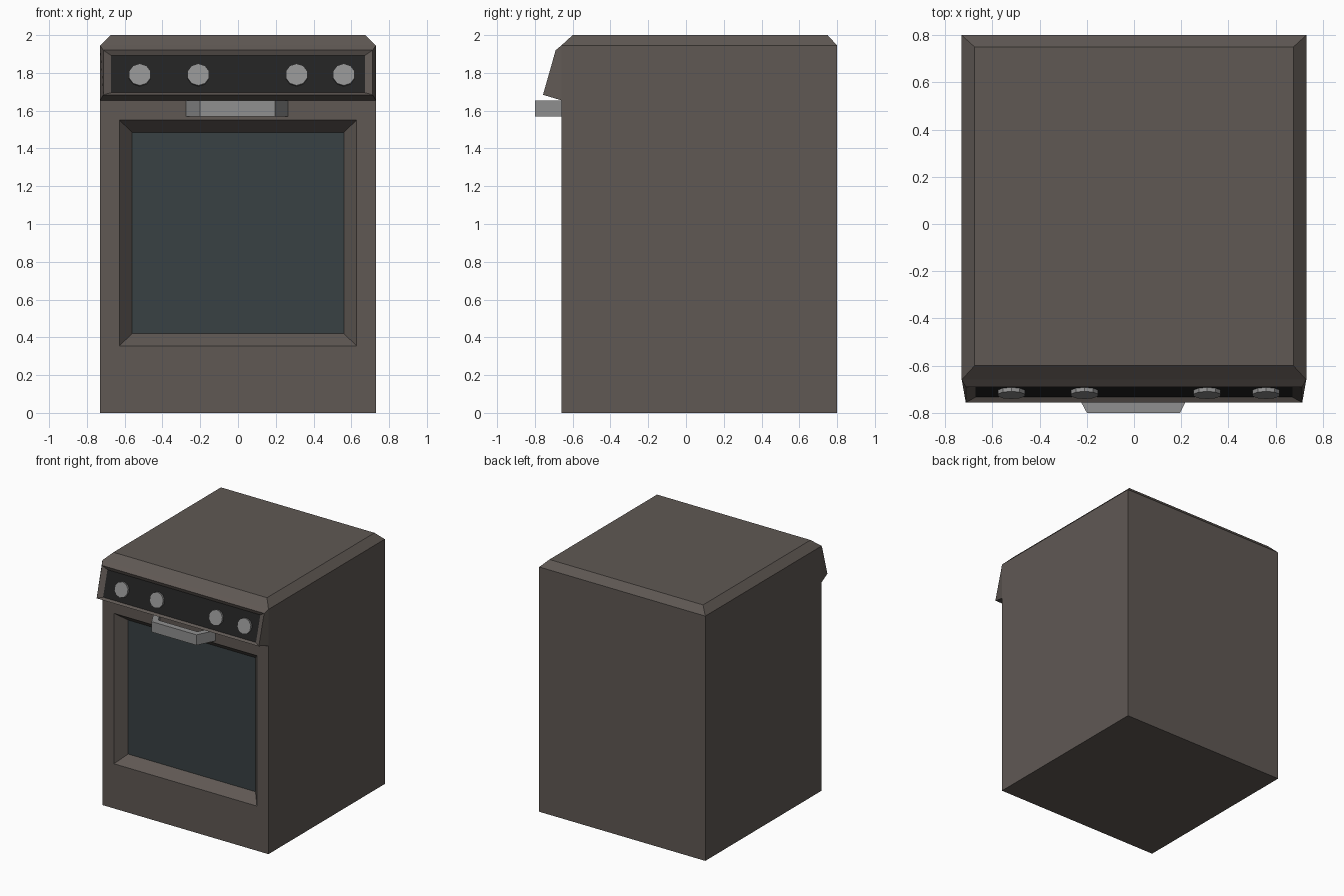
import bpy, bmesh, math
from mathutils import Vector, Matrix

if "Cube" in bpy.data.objects:
    bpy.data.objects.remove(bpy.data.objects["Cube"])


def material(name, *rgb):
    m = bpy.data.materials.new(name)
    m.diffuse_color = (*rgb, 1)
    m.use_nodes = True
    m.node_tree.nodes["Principled BSDF"].inputs["Base Color"].default_value = m.diffuse_color
    return m


BROWN = material("brown_enamel", 0.115, 0.098, 0.088)
BLACK = material("black_panel", 0.016, 0.016, 0.016)
GLASS = material("dark_glass", 0.040, 0.053, 0.056)
METAL = material("grey_metal", 0.28, 0.28, 0.28)


def finish(name, bm, mat):
    me = bpy.data.meshes.new(name)
    bm.to_mesh(me)
    bm.free()
    me.materials.append(mat)
    ob = bpy.data.objects.new(name, me)
    bpy.context.collection.objects.link(ob)
    return ob


def loft(name, loops, mat, start=False, end=False, skip=()):
    """Bridge successive closed loops, optionally capping the ends."""
    bm = bmesh.new()
    rows = [[bm.verts.new(p) for p in loop] for loop in loops]
    for r, (a, b) in enumerate(zip(rows, rows[1:])):
        n = len(a)
        for i in range(n):
            if (r, i) not in skip:
                j = (i + 1) % n
                bm.faces.new((a[i], a[j], b[j], b[i]))
    if start:
        bm.faces.new(rows[0][::-1])
    if end:
        bm.faces.new(rows[-1])
    return finish(name, bm, mat)


def flat(x, y0, y1, z):
    return [(-x, y0, z), (x, y0, z), (x, y1, z), (-x, y1, z)]


def upright(x, bottom, top):
    """Front-facing rectangle; bottom and top are (y, z)."""
    return [(-x, *bottom), (x, *bottom), (x, *top), (-x, *top)]


W, FRONT, BACK, SPLIT, SHOULDER = 0.73, -0.66, 0.80, 1.655, 1.945

# Cabinet with chamfered top, left open where the front parts sit
loft("cabinet", [flat(W, FRONT, BACK, 0), flat(W, FRONT, BACK, SHOULDER),
                 flat(0.675, -0.60, 0.75, 2.0)],
     BROWN, start=True, end=True, skip={(0, 0)})

# Oven door with sloped window reveal, and the glass
window = upright(0.56, (-0.58, 0.42), (-0.58, 1.485))
loft("door", [upright(W, (FRONT, 0), (FRONT, SPLIT)),
              upright(0.628, (FRONT, 0.355), (FRONT, 1.55)), window], BROWN)
loft("window_glass", [window], GLASS, end=True)

# Overhanging control panel housing and its recessed dark face
face = upright(0.672, (-0.734, 1.695), (-0.679, 1.893))
loft("control_housing", [upright(W, (FRONT, SPLIT), (FRONT, SHOULDER)),
                         upright(0.713, (-0.757, 1.684), (-0.69, 1.92)), face], BROWN)
loft("control_face", [face], BLACK, end=True)

# Knobs, square to the tilted panel
normal = Vector((0, -0.198, 0.055)).normalized()
tilt = normal.to_track_quat('Z', 'Y').to_matrix().to_4x4()
for n, x in enumerate((-0.52, -0.21, 0.31, 0.56), 1):
    bm = bmesh.new()
    bmesh.ops.create_cone(bm, cap_ends=True, segments=10, radius1=0.06,
                          radius2=0.06, depth=0.034,
                          matrix=Matrix.Translation((x, -0.709, 1.787)) @ tilt)
    finish(f"knob_{n}", bm, METAL)

# Door handle: a U-shaped strap extruded upward
strap = [(-0.275, FRONT), (-0.20, -0.80), (0.195, -0.80), (0.265, FRONT),
         (0.215, FRONT), (0.168, -0.752), (-0.173, -0.752), (-0.225, FRONT)]
loft("door_handle", [[(x, y, z) for x, y in strap] for z in (1.57, 1.653)],
     METAL, start=True, end=True)
